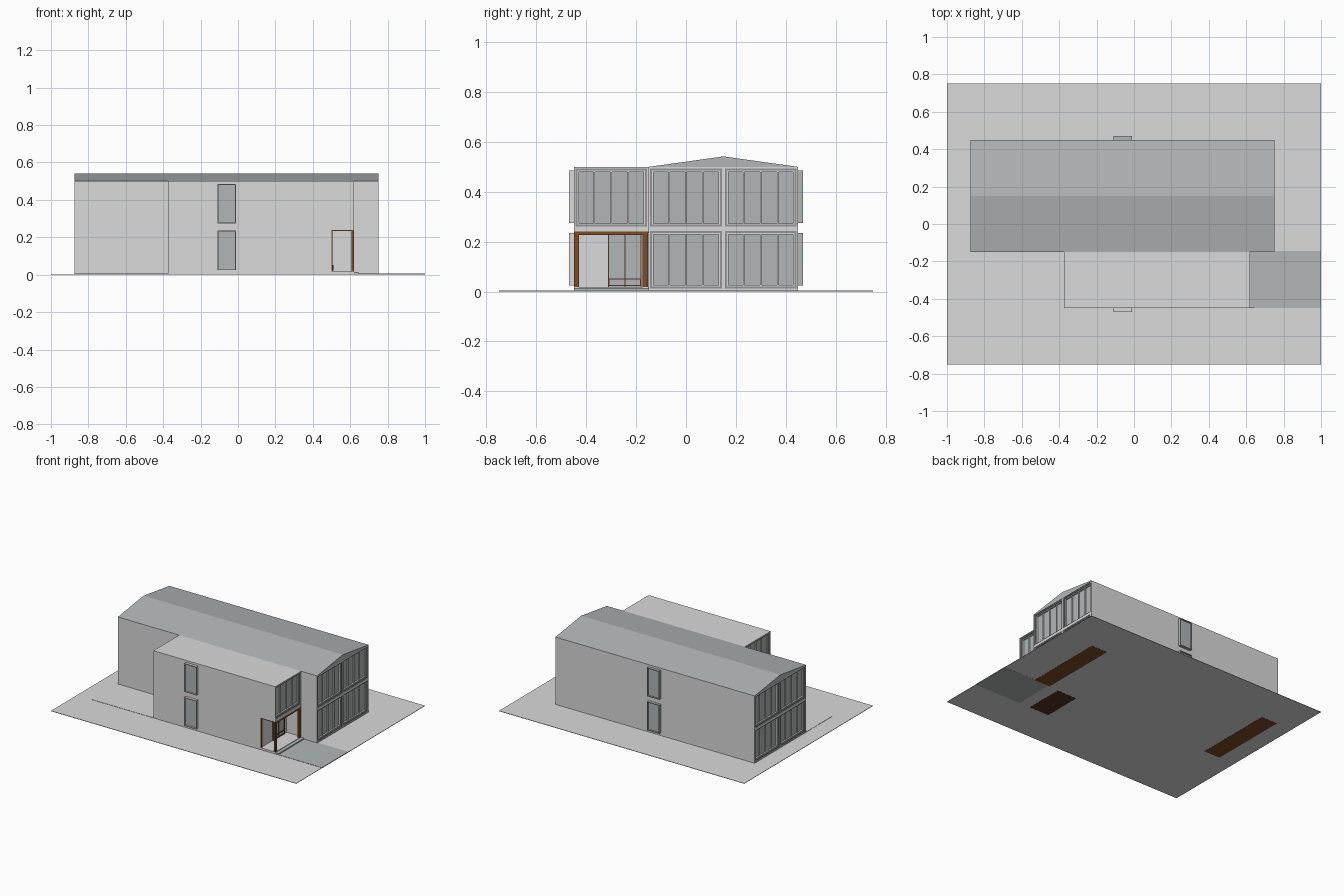
import bpy, bmesh

if "Cube" in bpy.data.objects:
    bpy.data.objects.remove(bpy.data.objects["Cube"])


def material(name, rgb):
    m = bpy.data.materials.new(name)
    m.diffuse_color = (*rgb, 1)
    m.use_nodes = True
    m.node_tree.nodes["Principled BSDF"].inputs["Base Color"].default_value = m.diffuse_color
    return m


LIGHT = material("light grey", (0.70, 0.70, 0.70))
BLUE = material("blue grey", (0.44, 0.47, 0.47))
MID = material("mid grey", (0.30, 0.30, 0.31))
WOOD = material("brown wood", (0.20, 0.07, 0.02))
DARK = material("dark brown", (0.09, 0.03, 0.015))


def boxes(name, mat, spans):
    """One object made of boxes, each (x0, x1, y0, y1, z0, z1)."""
    bm = bmesh.new()
    for x0, x1, y0, y1, z0, z1 in spans:
        x0, x1 = sorted((x0, x1))
        y0, y1 = sorted((y0, y1))
        geo = bmesh.ops.create_cube(bm, size=1)
        for v in geo["verts"]:
            v.co.x = x0 if v.co.x < 0 else x1
            v.co.y = y0 if v.co.y < 0 else y1
            v.co.z = z0 if v.co.z < 0 else z1
    return finish(name, mat, bm)


def finish(name, mat, bm):
    me = bpy.data.meshes.new(name)
    bm.to_mesh(me)
    bm.free()
    me.materials.append(mat)
    ob = bpy.data.objects.new(name, me)
    bpy.context.collection.objects.link(ob)
    return ob


def ring(x0, x1, y0, y1, z0, z1, t):
    """Four bars of a rectangular frame standing in the yz plane."""
    return [(x0, x1, y0, y0 + t, z0, z1), (x0, x1, y1 - t, y1, z0, z1),
            (x0, x1, y0 + t, y1 - t, z0, z0 + t), (x0, x1, y0 + t, y1 - t, z1 - t, z1)]


D = 0.025                                  # depth of the glazed ends
LOW, HIGH = (0.012, 0.243), (0.260, 0.494)  # window heights


def glazed_end(name, x, s, y0, y1, columns, storeys, base=0.0):
    """Wall grid with framed four-pane windows; s is the outward x direction."""
    xi = x - s * D
    w = (y1 - y0) / columns
    wall, outer, inner, glass = [], [], [], []
    # horizontal slabs
    edges = [base] + [z for st in storeys for z in st] + [0.5]
    for a, b in zip(edges[::2], edges[1::2]):
        wall.append((xi, x, y0, y1, a, b))
    for z0, z1 in storeys:
        for c in range(columns):
            a, b = y0 + c * w, y0 + (c + 1) * w
            # upright walls
            wall += [(xi, x, a, a + 0.006, z0, z1), (xi, x, b - 0.006, b, z0, z1)]
            a, b = a + 0.006, b - 0.006
            outer += ring(xi, x - s * 0.004, a, b, z0, z1, 0.008)
            a, b, c0, c1 = a + 0.008, b - 0.008, z0 + 0.008, z1 - 0.008
            inner += ring(xi, x - s * 0.010, a, b, c0, c1, 0.006)
            # mullions
            for k in (1, 2, 3):
                m = a + (b - a) * k / 4
                inner.append((xi, x - s * 0.014, m - 0.003, m + 0.003, c0 + 0.006, c1 - 0.006))
            glass.append((xi, xi + s * 0.004, a + 0.006, b - 0.006, c0 + 0.006, c1 - 0.006))
    boxes(name + "_wall_grid", LIGHT, wall)
    boxes(name + "_outer_frames", MID, outer)
    boxes(name + "_inner_frames", LIGHT, inner)
    boxes(name + "_glass", BLUE, glass)


# Site: ground, patio beside the wing, path to the porch
boxes("ground", LIGHT, [(-1, 1, -0.75, 0.75, 0.001, 0.004)])
boxes("patio", LIGHT, [(-0.875, -0.375, -0.45, -0.15, 0.003, 0.006)])
boxes("path", BLUE, [(0.62, 1, -0.45, -0.145, 0.0005, 0.006)])
# Wooden floors showing on the underside
boxes("end_floors", WOOD, [(0.61, 0.74, -0.15, 0.445, 0, 0.003),
                           (-0.87, -0.74, -0.15, 0.445, 0, 0.003)])
boxes("entry_floor", DARK, [(0.37, 0.53, -0.45, -0.16, 0, 0.003)])

# Main block and its glazed ends
boxes("main_block", LIGHT, [(-0.875 + D, 0.75 - D, -0.15, 0.45, 0.002, 0.5)])
glazed_end("main_right", 0.75, 1, -0.15, 0.45, 2, (LOW, HIGH), 0.002)
glazed_end("main_left", -0.875, -1, -0.15, 0.45, 2, (LOW, HIGH), 0.002)

# Low gable roof
bm = bmesh.new()
profile = [(-0.15, 0.5), (0.45, 0.5), (0.15, 0.542)]
face = bm.faces.new([bm.verts.new((-0.875, y, z)) for y, z in profile])
ext = bmesh.ops.extrude_face_region(bm, geom=[face])
bmesh.ops.translate(bm, vec=(1.625, 0, 0),
                    verts=[g for g in ext["geom"] if isinstance(g, bmesh.types.BMVert)])
bmesh.ops.recalc_face_normals(bm, faces=bm.faces)
finish("gable_roof", BLUE, bm)

# Front wing, its upper floor reaching over the porch
boxes("wing_block", LIGHT, [(-0.375 + D, 0.50, -0.45, -0.15, 0.002, 0.24),
                            (-0.375 + D, 0.62 - D, -0.45, -0.15, 0.24, 0.5)])
glazed_end("wing_right", 0.62, 1, -0.45, -0.15, 1, (HIGH,), 0.24)
glazed_end("wing_left", -0.375, -1, -0.45, -0.15, 1, (LOW, HIGH), 0.002)

# Porch
boxes("porch_floor", LIGHT, [(0.50, 0.62, -0.45, -0.15, 0.002, 0.018)])
boxes("porch_step", BLUE, [(0.62, 0.645, -0.45, -0.15, 0.002, 0.014)])
boxes("porch_ceiling", WOOD, [(0.50, 0.62, -0.45, -0.15, 0.234, 0.24)])
boxes("porch_posts", WOOD, [(0.608, 0.62, -0.45, -0.430, 0.018, 0.234),
                            (0.608, 0.62, -0.175, -0.152, 0.018, 0.234),
                            (0.498, 0.505, -0.45, -0.436, 0.018, 0.234)])
boxes("porch_beam", WOOD, [(0.608, 0.62, -0.430, -0.175, 0.226, 0.234)])
boxes("entry_doors", BLUE, [(0.50, 0.504, -0.31, -0.18, 0.018, 0.234)])
boxes("door_trim", DARK, [(0.50, 0.506, y - 0.002, y + 0.002, 0.018, 0.234)
                          for y in (-0.31, -0.245, -0.18)])
boxes("door_rail", DARK, ring(0.504, 0.510, -0.31, -0.18, 0.022, 0.052, 0.004))

# Projecting box windows on the long front and back walls
for name, y, s, mat in (("front", -0.45, -1, LIGHT), ("back", 0.45, 1, BLUE)):
    frames, panes = [], []
    for z0, z1 in ((0.024, 0.235), (0.275, 0.485)):
        out = y + s * 0.020
        frames += [(-0.11, -0.105, y, out, z0, z1), (-0.015, -0.01, y, out, z0, z1),
                   (-0.105, -0.015, y, out, z0, z0 + 0.005),
                   (-0.105, -0.015, y, out, z1 - 0.005, z1)]
        panes.append((-0.105, -0.015, y, y + s * 0.009, z0 + 0.005, z1 - 0.005))
    boxes(name + "_window_boxes", mat, frames)
    boxes(name + "_window_glass", BLUE, panes)
